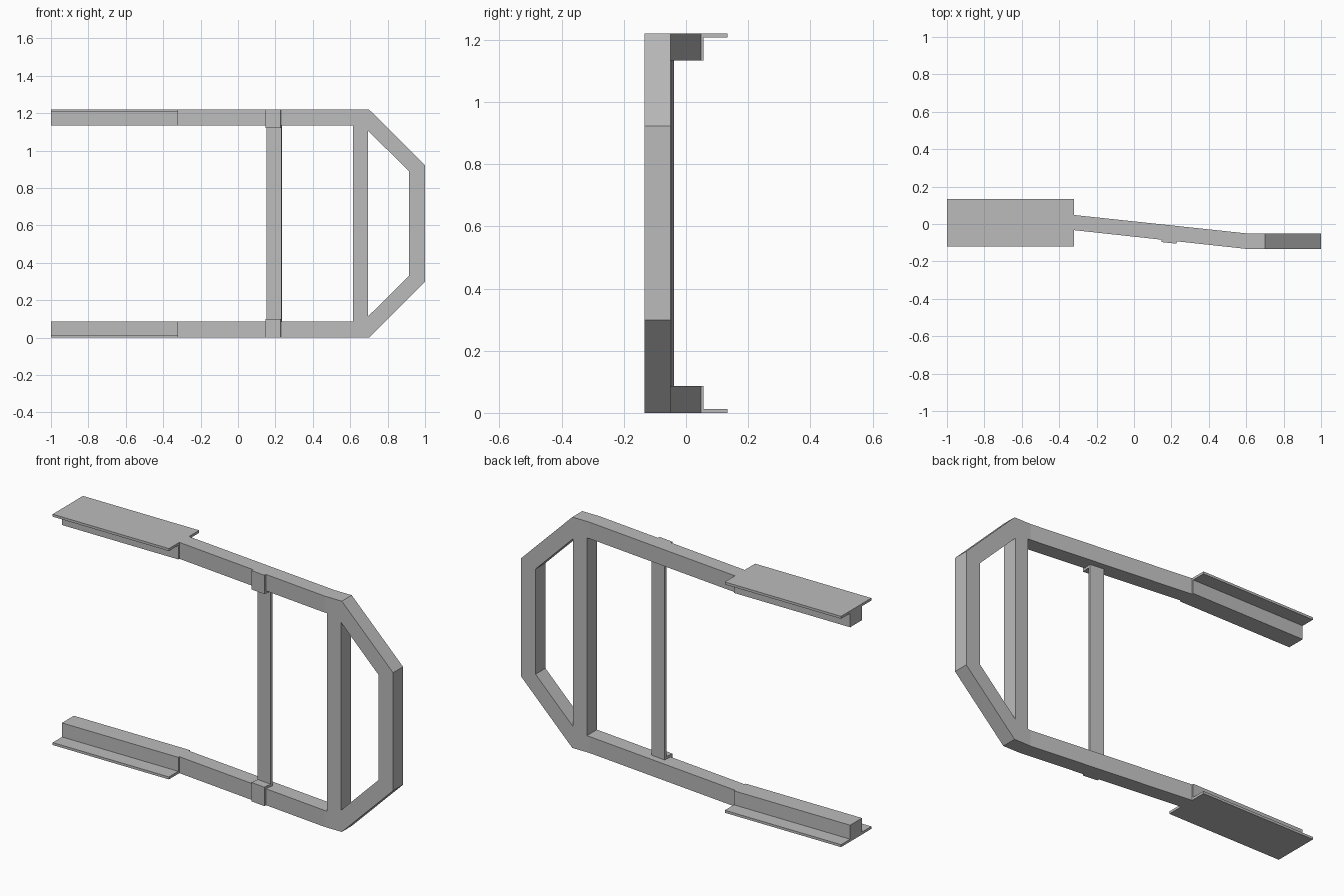
import bpy, bmesh, math
from mathutils import Matrix, Vector

cube = bpy.data.objects.get("Cube")
if cube:
    bpy.data.objects.remove(cube, do_unlink=True)

HEIGHT = 1.22      # overall height
TUBE = 0.087       # height of a rail
SHEET = 0.013      # thickness of plates and brackets

steel = bpy.data.materials.new("plain grey steel")
steel.use_nodes = True
steel.diffuse_color = (0.5, 0.5, 0.5, 1)
steel.node_tree.nodes["Principled BSDF"].inputs["Base Color"].default_value = (0.5, 0.5, 0.5, 1)


def finish(name, bm):
    bmesh.ops.recalc_face_normals(bm, faces=bm.faces)
    mesh = bpy.data.meshes.new(name)
    bm.to_mesh(mesh)
    bm.free()
    mesh.materials.append(steel)
    obj = bpy.data.objects.new(name, mesh)
    bpy.context.collection.objects.link(obj)
    return obj


def prism(name, loops, place, depth):
    """Fill closed outlines (the second is a hole) and extrude along depth."""
    bm = bmesh.new()
    for loop in loops:
        verts = [bm.verts.new(place(a, b)) for a, b in loop]
        for i, v in enumerate(verts):
            bm.edges.new((v, verts[i - 1]))
    if len(loops) == 1:
        bm.faces.new(bm.verts[:])
    else:
        bmesh.ops.triangle_fill(bm, edges=bm.edges[:], use_beauty=True, use_dissolve=False)
    ext = bmesh.ops.extrude_face_region(bm, geom=bm.faces[:])
    moved = [g for g in ext["geom"] if isinstance(g, bmesh.types.BMVert)]
    bmesh.ops.translate(bm, verts=moved, vec=depth)
    return finish(name, bm)


def box(name, lo, hi):
    outline = [(lo[0], lo[1]), (hi[0], lo[1]), (hi[0], hi[1]), (lo[0], hi[1])]
    return prism(name, [outline], lambda x, y: (x, y, lo[2]), (0, 0, hi[2] - lo[2]))


def mirrored(half):
    """Complete an outline symmetric about mid height."""
    return half + [(x, HEIGHT - z) for x, z in reversed(half)]


# End frame: angular loop closed by an upright post
outer = mirrored([(0.615, 0), (0.70, 0), (1.0, 0.298)])
hole = mirrored([(0.695, 0.113), (0.915, 0.332)])
prism("end_frame", [outer, hole], lambda x, z: (x, -0.133, z), (0, 0.083, 0))

# Plan of the slanted rails
rail_plan = [(-0.32, -0.033), (0.60, -0.133), (0.615, -0.133),
             (0.615, -0.05), (0.60, -0.05), (-0.32, 0.048)]

for side in ("lower", "upper"):
    def span(a, b):
        return (a, b) if side == "lower" else (HEIGHT - b, HEIGHT - a)

    # Slanted rail
    z0, z1 = span(0, TUBE)
    prism(side + "_slanted_rail", [rail_plan], lambda x, y: (x, y, z0), (0, 0, z1 - z0))

    # Straight rail on its wide mounting plate
    z0, z1 = span(SHEET, TUBE)
    box(side + "_straight_rail", (-1, -0.042, z0), (-0.32, 0.057, z1))
    z0, z1 = span(0, SHEET)
    box(side + "_mounting_plate", (-1, -0.12, z0), (-0.32, 0.133, z1))

# Cross brace: flat strap stepped over both rails, one folded sheet
steps = [(0, 0), (0, TUBE + SHEET), (0.045, TUBE + SHEET)]
inside = [(SHEET, 0), (SHEET, TUBE), (0.045 + SHEET, TUBE)]
profile = mirrored(steps) + list(reversed(mirrored(inside)))
brace = prism("cross_brace", [profile], lambda y, z: (-0.041, y, z), (0.082, 0, 0))
slope = math.atan2(-0.1, 0.92)
brace.data.transform(Matrix.Translation(Vector((0.187, -0.101, 0))) @ Matrix.Rotation(slope, 4, "Z"))
